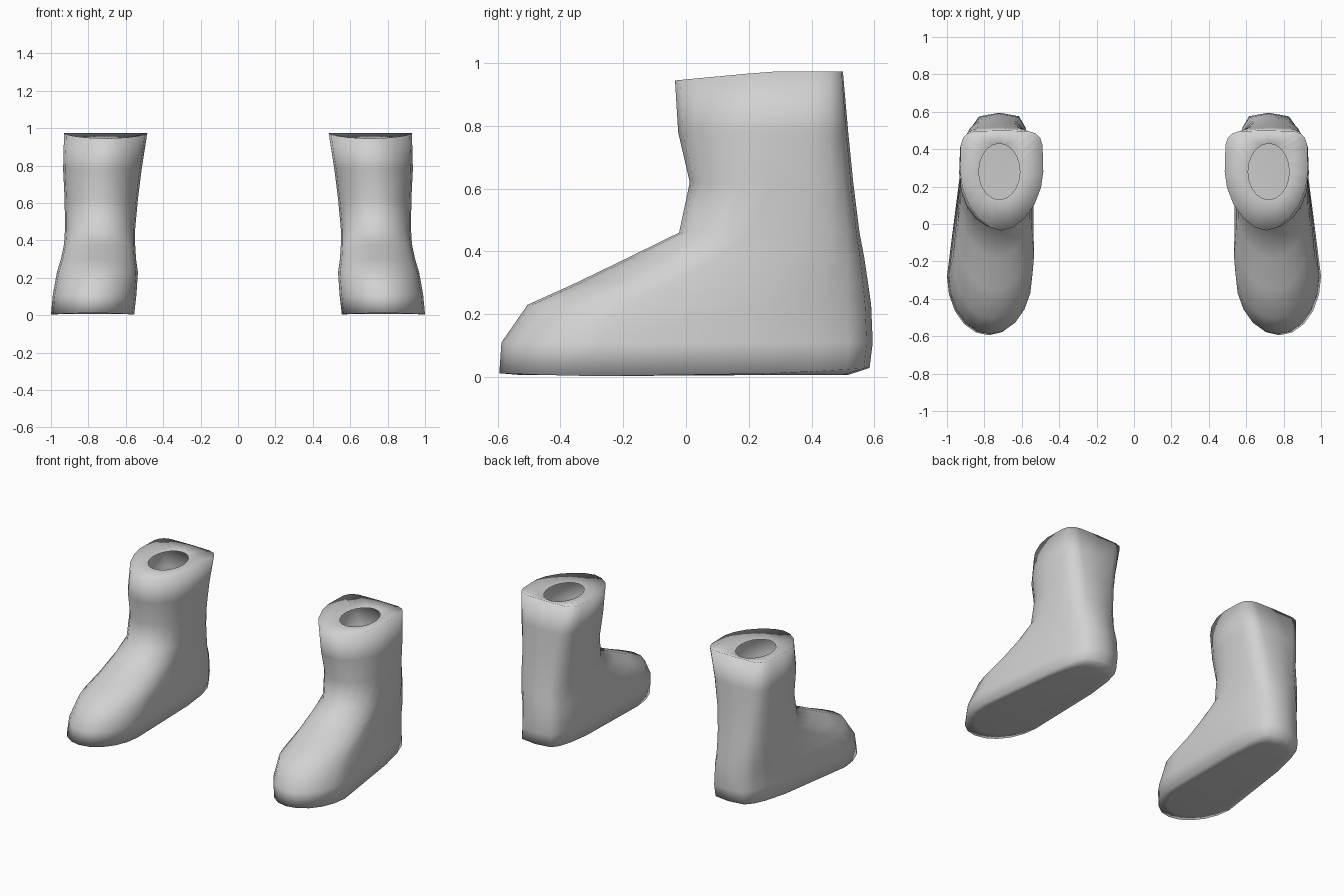
import bpy, bmesh, math

cube = bpy.data.objects.get("Cube")
if cube:
    bpy.data.objects.remove(cube, do_unlink=True)

grey = bpy.data.materials.new("plain grey")
grey.use_nodes = True
colour = (0.64, 0.64, 0.64, 1)
grey.diffuse_color = colour
grey.node_tree.nodes["Principled BSDF"].inputs["Base Color"].default_value = colour

COLS = 20

# Horizontal sections: height, inner x, outer x, front y, back y,
# y of greatest width, front squareness, back squareness, heel taper
SECTIONS = [
    (0.008, 0.555, 1.000, -0.595, 0.585, -0.28, 2.0, 5.0, 0.12),
    (0.11, 0.543, 0.990, -0.588, 0.595, -0.27, 2.0, 4.5, 0.11),
    (0.23, 0.535, 0.968, -0.505, 0.590, -0.18, 2.1, 4.0, 0.08),
    (0.30, 0.545, 0.947, -0.350, 0.580, -0.04, 2.0, 3.8, 0.05),
    (0.38, 0.550, 0.930, -0.185, 0.568, 0.10, 2.0, 3.6, 0.02),
    (0.46, 0.550, 0.925, -0.022, 0.553, 0.21, 2.0, 3.5, 0.0),
    (0.62, 0.535, 0.927, 0.012, 0.533, 0.26, 2.1, 3.5, 0.0),
    (0.78, 0.515, 0.935, -0.025, 0.517, 0.27, 2.0, 4.0, 0.0),
    (0.945, 0.485, 0.930, -0.035, 0.500, 0.28, 1.8, 5.5, 0.0),
]


def power(v, n):
    return math.copysign(abs(v) ** (2 / n), v) if abs(v) > 1e-6 else 0.0


def section_points(z, xi, xo, yf, yb, ym, nf, nb, taper):
    """Egg-shaped outline with separate front and back curvature."""
    pts = []
    for i in range(COLS):
        t = 2 * math.pi * i / COLS
        c, s = math.cos(t), math.sin(t)
        n = nb if s > 0 else nf
        y = ym + (yb - ym if s > 0 else ym - yf) * power(s, n)
        outer = xo - taper * max(0, y - ym)
        x = (xi + outer) / 2 + (outer - xi) / 2 * power(c, n)
        pts.append((x, y, z))
    return pts


def build_boot(name, side):
    rings = [section_points(*s) for s in SECTIONS]

    # The sole bows gently, and the cuff rises towards the back
    rings[0] = [(x, y, 0.002 + 0.018 * ((y + 0.15) / 0.6) ** 2) for x, y, z in rings[0]]
    rings[-1] = [(x, y, 0.945 + 0.028 * min(1, (y + 0.035) / 0.3)) for x, y, z in rings[-1]]

    # Sole centre panel
    inset = [(0.76 + (x - 0.76) * 0.8, y * 0.88, 0.006) for x, y, z in rings[0]]
    rings.insert(0, inset)

    # Edge of the foot opening
    rings.append([(0.72 + 0.11 * math.cos(2 * math.pi * i / COLS),
                   0.28 + 0.15 * math.sin(2 * math.pi * i / COLS), 0.945)
                  for i in range(COLS)])

    bm = bmesh.new()
    loops = [[bm.verts.new((side * x, y, z)) for x, y, z in r] for r in rings]
    for a, b in zip(loops, loops[1:]):
        for i in range(COLS):
            j = (i + 1) % COLS
            bm.faces.new((a[i], a[j], b[j], b[i]))
    bm.faces.new(loops[0][::-1])
    if side < 0:
        bmesh.ops.reverse_faces(bm, faces=bm.faces[:])
    for f in bm.faces:
        f.smooth = True

    mesh = bpy.data.meshes.new(name)
    bm.to_mesh(mesh)
    bm.free()
    mesh.materials.append(grey)
    boot = bpy.data.objects.new(name, mesh)
    bpy.context.collection.objects.link(boot)


build_boot("left_boot", 1)
build_boot("right_boot", -1)
